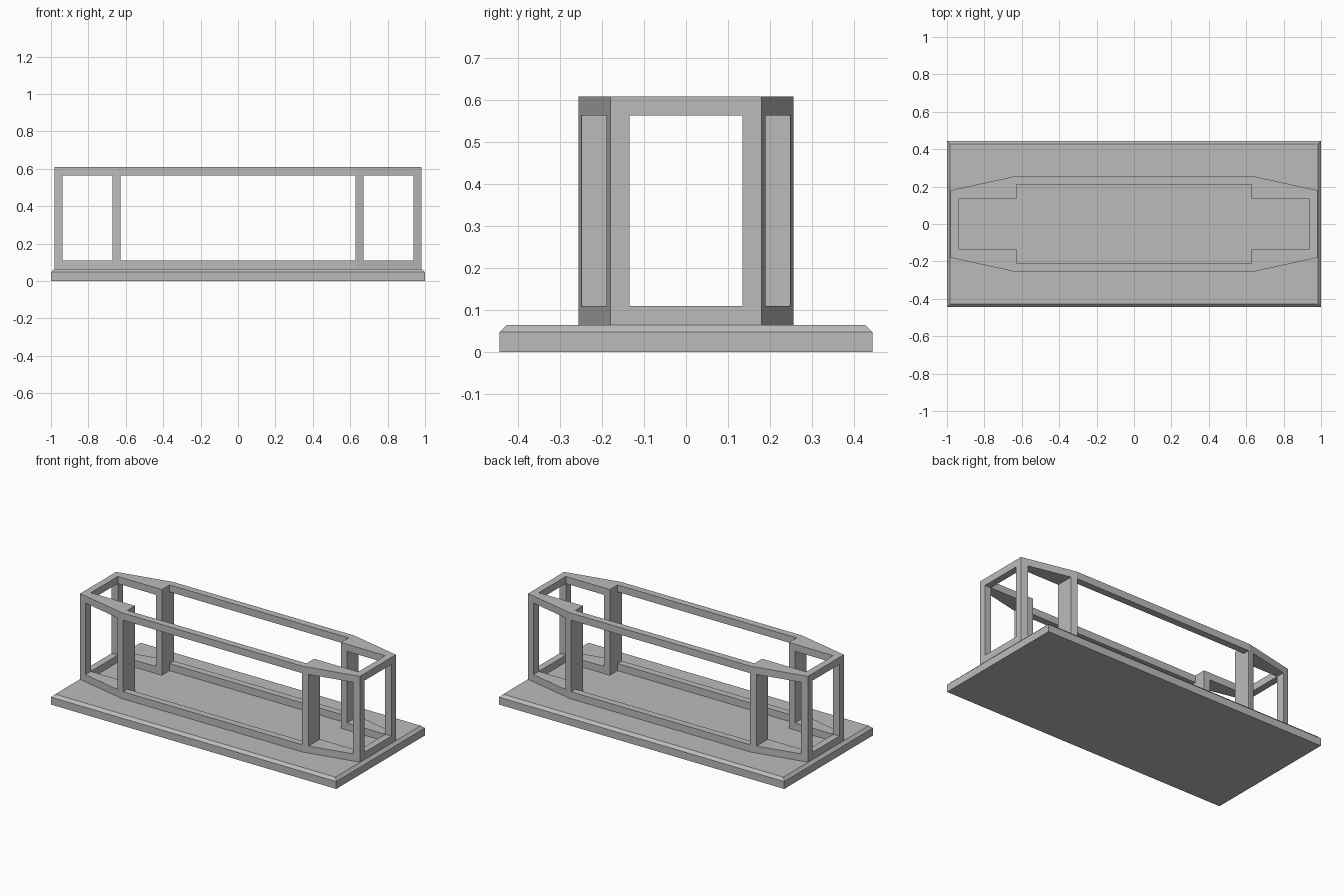
import bpy
import bmesh

cube = bpy.data.objects.get("Cube")
if cube:
    bpy.data.objects.remove(cube, do_unlink=True)

grey = bpy.data.materials.new("plain_grey")
grey.use_nodes = True
grey.diffuse_color = (0.5, 0.5, 0.5, 1)
grey.node_tree.nodes["Principled BSDF"].inputs["Base Color"].default_value = (0.5, 0.5, 0.5, 1)


def prism(name, outline, z0, z1):
    """Extrude a flat outline from z0 up to z1."""
    bm = bmesh.new()
    face = bm.faces.new([bm.verts.new((x, y, z0)) for x, y in outline])
    top = bmesh.ops.extrude_face_region(bm, geom=[face])["geom"]
    for v in top:
        if isinstance(v, bmesh.types.BMVert):
            v.co.z = z1
    bmesh.ops.recalc_face_normals(bm, faces=bm.faces)
    mesh = bpy.data.meshes.new(name)
    bm.to_mesh(mesh)
    bm.free()
    mesh.materials.append(grey)
    obj = bpy.data.objects.new(name, mesh)
    bpy.context.collection.objects.link(obj)
    return obj


def mirrored(quarter):
    """Mirror one quarter of an outline, listed from the x end inward, to all four."""
    half = quarter + [(-x, y) for x, y in reversed(quarter)]
    return half + [(-x, -y) for x, y in half]


def rect(x0, x1, y):
    return [(x0, -y), (x1, -y), (x1, y), (x0, y)]


BASE_TOP, SILL, LINTEL, TOP = 0.064, 0.109, 0.563, 0.608
END_IN, MID_IN, POST_OUT = 0.938, 0.628, 0.67
END_Y, MID_Y = 0.135, 0.212

# Base plate with a chamfered upper rim
base = prism("base_plate", mirrored([(1, 0.444)]), 0, 0.047)
bm = bmesh.new()
bm.from_mesh(base.data)
lid = max(bm.faces, key=lambda f: f.calc_center_median().z)
rim = bmesh.ops.extrude_face_region(bm, geom=[lid])["geom"]
bmesh.ops.delete(bm, geom=[lid], context='FACES_ONLY')
for v in rim:
    if isinstance(v, bmesh.types.BMVert):
        v.co.x *= 0.983 / 1
        v.co.y *= 0.427 / 0.444
        v.co.z = BASE_TOP
bmesh.ops.recalc_face_normals(bm, faces=bm.faces)
bm.to_mesh(base.data)
bm.free()

# Frame block with tapered ends
frame = prism("tapered_frame", mirrored([(0.981, 0.18), (0.635, 0.256)]), BASE_TOP, TOP)

# Cavity, then end, middle and corner window openings
cavity = mirrored([(END_IN, END_Y), (MID_IN, END_Y), (MID_IN, MID_Y)])
cutters = [
    prism("cavity_cutter", cavity, 0, 1),
    prism("end_window_cutter", rect(-1.2, 1.2, END_Y), SILL, LINTEL),
    prism("middle_window_cutter", rect(-MID_IN, MID_IN, 0.5), SILL, LINTEL),
    prism("left_window_cutter", rect(POST_OUT, END_IN, 0.5), SILL, LINTEL),
    prism("right_window_cutter", rect(-END_IN, -POST_OUT, 0.5), SILL, LINTEL),
]
for cutter in cutters:
    cutter.hide_render = True
    cut = frame.modifiers.new(cutter.name, 'BOOLEAN')
    cut.operation = 'DIFFERENCE'
    cut.solver = 'EXACT'
    cut.object = cutter

# Bake the openings and drop the cutters
bpy.context.view_layer.update()
baked = bpy.data.meshes.new_from_object(frame.evaluated_get(bpy.context.evaluated_depsgraph_get()))
frame.modifiers.clear()
frame.data = baked
for cutter in cutters:
    bpy.data.objects.remove(cutter, do_unlink=True)
